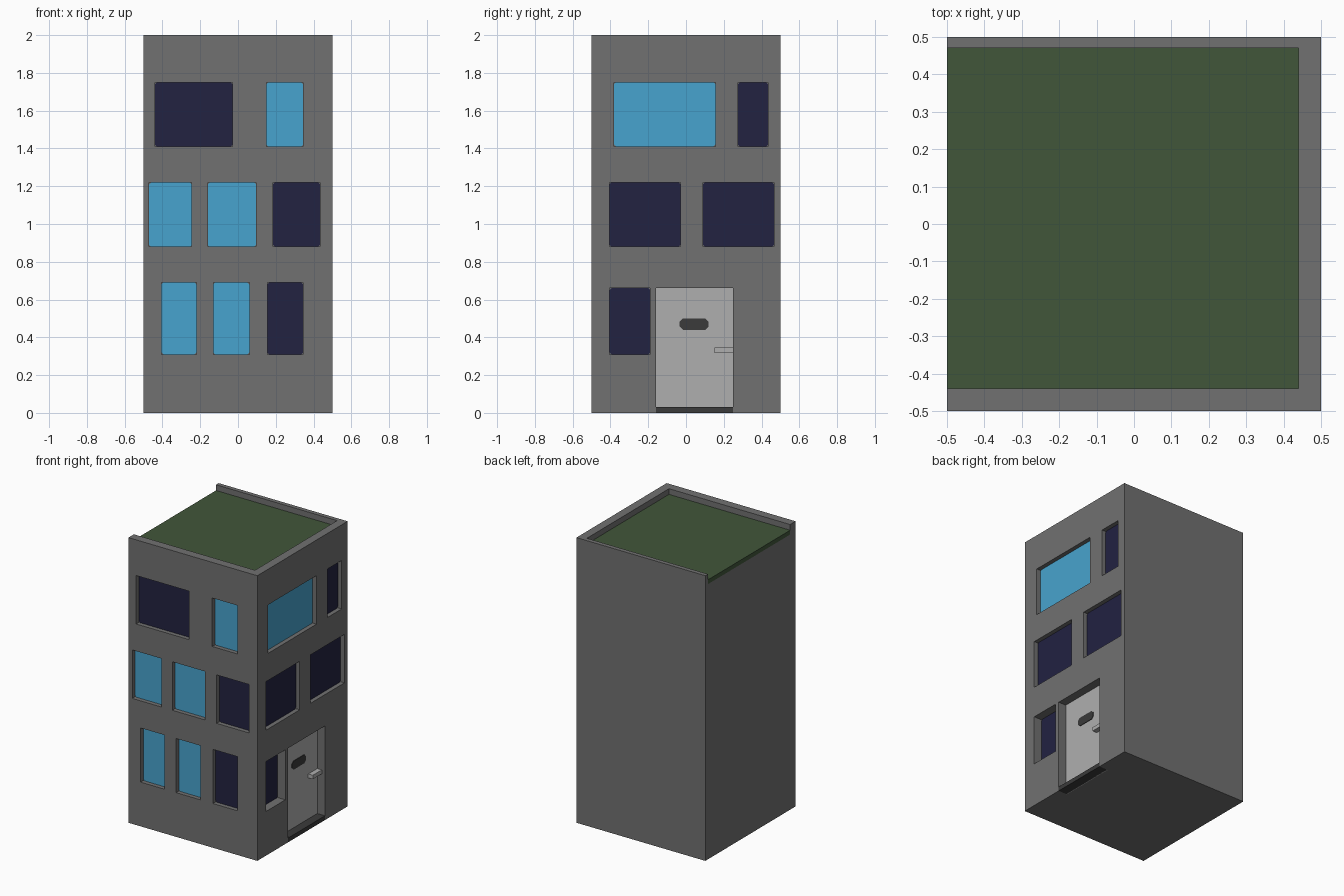
import bpy, bmesh
from mathutils import Vector

if "Cube" in bpy.data.objects:
    bpy.data.objects.remove(bpy.data.objects["Cube"])


def material(name, rgb):
    m = bpy.data.materials.new(name)
    m.diffuse_color = (*rgb, 1)
    m.use_nodes = True
    m.node_tree.nodes["Principled BSDF"].inputs["Base Color"].default_value = m.diffuse_color
    return m


WALL = material("wall grey", (0.165, 0.165, 0.165))
BLUE = material("light glass", (0.064, 0.37, 0.62))
NAVY = material("dark glass", (0.016, 0.016, 0.053))
GREEN = material("roof green", (0.053, 0.093, 0.042))
PALE = material("door grey", (0.43, 0.43, 0.43))
DARK = material("dark trim", (0.043, 0.043, 0.043))


def finish(bm, name, mat):
    bmesh.ops.recalc_face_normals(bm, faces=bm.faces)
    me = bpy.data.meshes.new(name)
    bm.to_mesh(me)
    bm.free()
    ob = bpy.data.objects.new(name, me)
    bpy.context.collection.objects.link(ob)
    if mat:
        me.materials.append(mat)
    return ob


def add_box(bm, lo, hi):
    lo, hi = Vector(lo), Vector(hi)
    for v in bmesh.ops.create_cube(bm, size=1)["verts"]:
        v.co = (lo + hi) / 2 + v.co * (hi - lo)


def box(name, lo, hi, mat):
    bm = bmesh.new()
    add_box(bm, lo, hi)
    return finish(bm, name, mat)


def on_side(side, u, depth, z):
    """Point on the front or right wall, depth measured inward."""
    return (u, depth - 0.5, z) if side == "front" else (0.5 - depth, u, z)


def plate(name, side, u0, u1, z0, z1, depth, mat, c=0.01, thick=0.006):
    """Thin plate with clipped corners, its outer face at the given depth."""
    outline = [(u0 + c, z0), (u1 - c, z0), (u1, z0 + c), (u1, z1 - c),
               (u1 - c, z1), (u0 + c, z1), (u0, z1 - c), (u0, z0 + c)]
    bm = bmesh.new()
    face = bm.faces.new([bm.verts.new(on_side(side, u, depth, z)) for u, z in outline])
    ext = bmesh.ops.extrude_face_region(bm, geom=[face], use_keep_orig=True)
    shift = Vector(on_side(side, 0, thick, 0)) - Vector(on_side(side, 0, 0, 0))
    for v in ext["geom"]:
        if isinstance(v, bmesh.types.BMVert):
            v.co += shift
    return finish(bm, name, mat)


# Windows: side, left, right, bottom, top, recess, glass
WINDOWS = [
    ("front", -0.44, -0.03, 1.41, 1.75, 0.03, NAVY),
    ("front", 0.15, 0.345, 1.41, 1.75, 0.03, BLUE),
    ("front", -0.47, -0.245, 0.88, 1.22, 0.03, BLUE),
    ("front", -0.16, 0.095, 0.88, 1.22, 0.03, BLUE),
    ("front", 0.185, 0.435, 0.88, 1.22, 0.03, NAVY),
    ("front", -0.405, -0.22, 0.31, 0.69, 0.03, BLUE),
    ("front", -0.13, 0.06, 0.31, 0.69, 0.03, BLUE),
    ("front", 0.155, 0.345, 0.31, 0.69, 0.03, NAVY),
    ("right", -0.38, 0.155, 1.41, 1.75, 0.03, BLUE),
    ("right", 0.275, 0.435, 1.41, 1.75, 0.03, NAVY),
    ("right", -0.405, -0.03, 0.88, 1.22, 0.03, NAVY),
    ("right", 0.09, 0.465, 0.88, 1.22, 0.03, NAVY),
    ("right", -0.405, -0.19, 0.31, 0.66, 0.06, NAVY),
]

# Cutter: roof well (open to the left), doorway and window recesses
bm = bmesh.new()
add_box(bm, (-0.6, -0.44, 1.93), (0.44, 0.47, 2.1))
add_box(bm, (0.43, -0.16, -0.1), (0.6, 0.25, 0.66))
for side, u0, u1, z0, z1, d, _ in WINDOWS:
    a, b = on_side(side, u0, -0.1, z0), on_side(side, u1, d + 0.004, z1)
    add_box(bm, [min(p) for p in zip(a, b)], [max(p) for p in zip(a, b)])
cutter = finish(bm, "cutter", None)
cutter.hide_render = True

# Building body
walls = box("walls", (-0.5, -0.5, 0), (0.5, 0.5, 2), WALL)
mod = walls.modifiers.new("openings", "BOOLEAN")
mod.operation, mod.solver, mod.object = "DIFFERENCE", "EXACT", cutter
bpy.context.view_layer.objects.active = walls
bpy.ops.object.modifier_apply(modifier=mod.name)
bpy.data.objects.remove(cutter)

# Glass panes
for i, (side, u0, u1, z0, z1, d, mat) in enumerate(WINDOWS):
    plate(f"window_{side}_{i + 1}", side, u0, u1, z0, z1, d, mat)

# Roof surface
box("roof", (-0.5, -0.44, 1.93), (0.44, 0.47, 1.96), GREEN)

# Door with threshold, mail slot and handle
box("door", (0.43, -0.16, 0.0), (0.44, 0.25, 0.66), PALE)
box("threshold", (0.435, -0.16, 0), (0.5, 0.25, 0.03), DARK)
plate("mail_slot", "right", -0.035, 0.12, 0.44, 0.5, 0.056, DARK, c=0.018)
box("handle", (0.435, 0.15, 0.318), (0.475, 0.25, 0.345), PALE)
